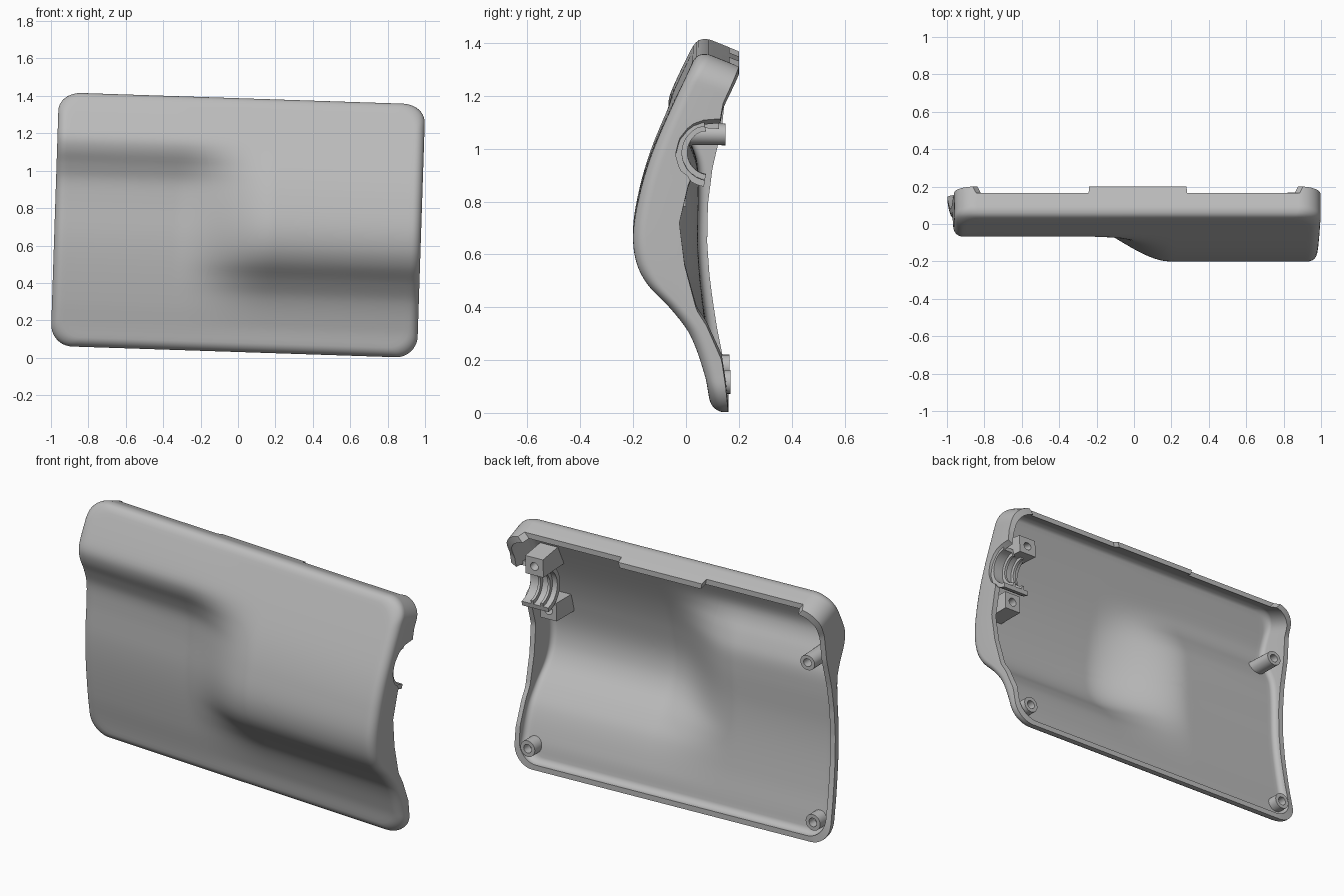
import bpy, bmesh, math
from mathutils import Vector

cube = bpy.data.objects.get("Cube")
if cube:
    bpy.data.objects.remove(cube)

A, B = 0.98, 0.686          # half width, half height
CORNER, FILLET = 0.115, 0.05
T, INNER_FILLET = 0.03, 0.03
TILT, MID_Z = 0.033, 0.717

grey = bpy.data.materials.new("plain_grey")
grey.use_nodes = True
grey.diffuse_color = (0.5, 0.5, 0.5, 1)
grey.node_tree.nodes["Principled BSDF"].inputs["Base Color"].default_value = (0.5, 0.5, 0.5, 1)

# Profiles as (height, depth) pairs
RIGHT_FRONT = [(0, .095), (.05, .088), (.145, .07), (.295, .015), (.39, -.055), (.485, -.145),
               (.57, -.188), (.68, -.2), (.826, -.176), (.96, -.137), (1.1, -.08), (1.38, .05)]
LEFT_FRONT = [(0, .095), (.1, .08), (.25, .052), (.45, .025), (.6, .015), (.8, .017), (.9, .01),
              (.98, -.02), (1.05, -.055), (1.11, -.067), (1.17, -.05), (1.38, .05)]
RIGHT_RIM = [(0, .16), (.1, .15), (.2, .135), (.33, .078), (.39, .04), (.56, -.005), (.72, -.025),
             (.87, .01), (.89, .02), (.92, -.022), (.98, -.04), (1.04, -.025), (1.09, .015),
             (1.12, .08), (1.13, .13), (1.2, .14), (1.37, .2)]
LEFT_RIM = [(0, .16), (.13, .13), (.26, .113), (.43, .09), (.58, .08), (.73, .083),
            (.87, .1), (1.03, .135), (1.2, .15), (1.37, .2)]


def interp(pts, t, smooth=True):
    """Hermite or straight interpolation through sorted points."""
    t = min(max(t, pts[0][0]), pts[-1][0])
    i = 0
    while i < len(pts) - 2 and t > pts[i + 1][0]:
        i += 1
    (x0, y0), (x1, y1) = pts[i], pts[i + 1]
    h = x1 - x0
    s = (t - x0) / h
    if not smooth:
        return y0 + (y1 - y0) * s

    def slope(k):
        a, b = pts[max(k - 1, 0)], pts[min(k + 1, len(pts) - 1)]
        return (b[1] - a[1]) / (b[0] - a[0])
    q = s * s * (3 - 2 * s)
    return (y0 * (1 - q) + y1 * q + h * s * (1 - s) * ((1 - s) * slope(i) - s * slope(i + 1)))


def step(a, b, t):
    t = min(max((t - a) / (b - a), 0), 1)
    return t * t * (3 - 2 * t)


def front(u, v):
    w = step(-.34, .2, u)
    return interp(LEFT_FRONT, v) * (1 - w) + interp(RIGHT_FRONT, v) * w


def rim(u, v):
    if v > 2 * B - .001 and abs(u) < .868:      # top edge with raised centre tab
        return .2 if abs(u) < .262 else .165
    side = interp(RIGHT_RIM if u > 0 else LEFT_RIM, v, False)
    return max(side, front(u, v) + FILLET + .014)


def place(u, y, v):
    """Panel coordinates to the slightly rotated, raked pose."""
    v -= .4 * max(0, y - .045) * step(.9, 1.36, v)
    c, s = math.cos(TILT), math.sin(TILT)
    return Vector((u * c + (v - B) * s, y, MID_Z + (v - B) * c - u * s))


def loft(name, rings, cap=False):
    bm = bmesh.new()
    rows = [[bm.verts.new(p) for p in r] for r in rings]
    n = len(rings[0])
    for a, b in zip(rows, rows[1:]):
        for i in range(n):
            j = (i + 1) % n
            bm.faces.new((a[i], a[j], b[j], b[i]))
    if cap:
        bm.faces.new(rows[0])
        bm.faces.new(rows[-1])
    bmesh.ops.remove_doubles(bm, verts=bm.verts, dist=1e-4)
    bmesh.ops.recalc_face_normals(bm, faces=bm.faces)
    me = bpy.data.meshes.new(name)
    bm.to_mesh(me)
    bm.free()
    me.materials.append(grey)
    ob = bpy.data.objects.new(name, me)
    bpy.context.collection.objects.link(ob)
    bpy.ops.object.select_all(action="DESELECT")
    ob.select_set(True)
    bpy.context.view_layer.objects.active = ob
    bpy.ops.object.shade_smooth_by_angle(angle=math.radians(35))
    return ob


# Fractions along the long edges include the tab's sharp ends
K = A - CORNER
LONG = sorted([-1 + i / 30 for i in range(61)] + [s * e / K for s in (-1, 1) for e in (.26, .264, K - .004)])
SHORT = [-1 + i / 32 for i in range(65)]


def outline(d):
    """Rounded rectangle inset by d."""
    a, b = A - d, B - d
    r = CORNER * (1 - d / B)
    pts = []

    def arc(cu, cv, start):
        for i in range(1, 10):
            t = math.radians(start - 9 * i)
            pts.append((cu + r * math.cos(t), cv + r * math.sin(t)))
    pts += [(f * (a - r), b) for f in LONG]
    arc(a - r, b - r, 90)
    pts += [(a, -f * (b - r)) for f in SHORT]
    arc(a - r, r - b, 0)
    pts += [(-f * (a - r), -b) for f in LONG]
    arc(r - a, r - b, -90)
    pts += [(-a, f * (b - r)) for f in SHORT]
    arc(r - a, b - r, 180)
    return [(u, v + B) for u, v in pts]


def skin(t, r):
    """Rings of one skin from its edge to the middle."""
    steps = [(t + r * (1 - math.cos(k * math.pi / 14)), t + r * (1 - math.sin(k * math.pi / 14)))
             for k in range(8)]
    d0 = steps[-1][0]
    steps += [(d0 + (B - d0) * k / 30, t) for k in range(1, 31)]
    return [[place(u, front(u, v) + y, v) for u, v in outline(d)] for d, y in steps]


# Shell: inner skin, rim and outer skin in one loft
edge = outline(0)
depths = [rim(u, v) for u, v in edge]
rims = [[place(u, y, v) for (u, v), y in zip(outline(d), depths)] for d in (T, 0)]
loft("curved_cover_shell", skin(T, INNER_FILLET)[::-1] + rims + skin(0, FILLET))


# Screw posts with blind holes
def post(name, u, v, tip, r, hole=.024, square=False):
    def ring(rad, y, box=False):
        out = []
        for i in range(24):
            c, s = math.cos(i * math.pi / 12), math.sin(i * math.pi / 12)
            q = rad / max(abs(c), abs(s)) if box else rad
            pu, pv = u + q * c, v + q * s
            out.append(place(pu, front(pu, pv) + .015 if y is None else y, pv))
        return out
    loft(name, [ring(r, None, square), ring(r, tip, square), ring(hole, tip), ring(hole, tip - .05)], True)


post("lower_left_post", .885, .115, .168, .045)
post("lower_right_post", -.885, .115, .165, .045)
post("upper_right_post", -.87, 1.0, .15, .045)
post("upper_clamp_block", .84, 1.14, .125, .055, square=True)
post("lower_clamp_block", .85, .83, .0, .05, square=True)

# Half-round cable saddle with ribs behind the side opening
def saddle(name, u0, u1, r0, r1):
    rings = []
    for k in range(21):
        t = math.radians(100 + 160 * k / 20)
        rings.append([place(u, .09 + r * math.cos(t), .985 + r * math.sin(t))
                      for u, r in ((u0, r0), (u1, r0), (u1, r1), (u0, r1))])
    loft(name, rings, True)


saddle("cable_saddle", .80, .965, .105, .13)
for i in range(2):
    saddle("cable_rib_%d" % (i + 1), .83 + .06 * i, .845 + .06 * i, .085, .11)
